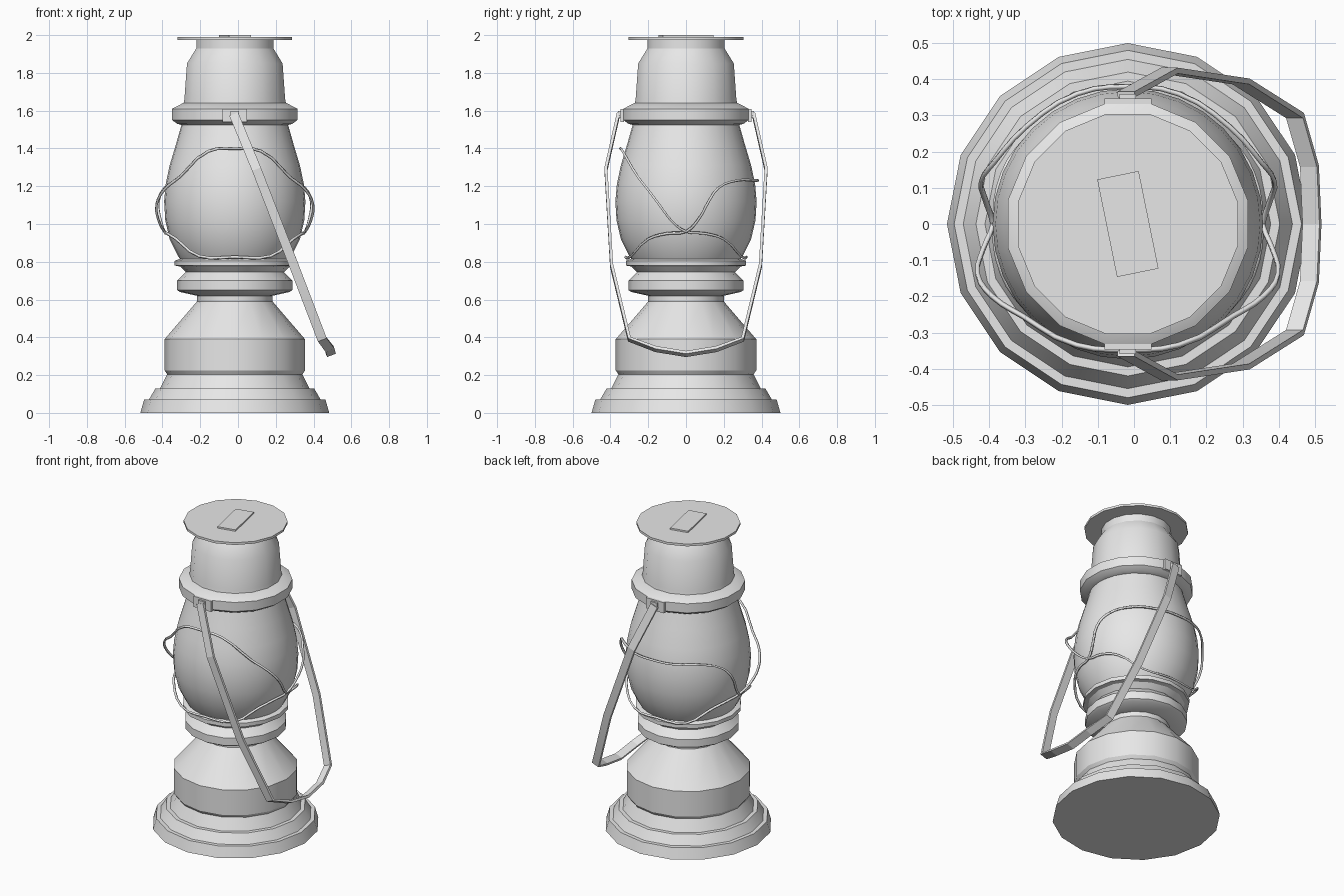
import bpy, bmesh, math
from mathutils import Vector, Matrix

cube = bpy.data.objects.get("Cube")
if cube:
    bpy.data.objects.remove(cube, do_unlink=True)

grey = bpy.data.materials.new("light grey")
GREY = (0.8, 0.8, 0.8, 1)
grey.diffuse_color = GREY
grey.use_nodes = True
grey.node_tree.nodes["Principled BSDF"].inputs["Base Color"].default_value = GREY
AXIS_X = -0.017  # the lantern stands slightly off centre, balancing the bail


def finish(name, bm, angle=30):
    bmesh.ops.recalc_face_normals(bm, faces=bm.faces)
    mesh = bpy.data.meshes.new(name)
    bm.to_mesh(mesh)
    bm.free()
    obj = bpy.data.objects.new(name, mesh)
    obj.location.x = AXIS_X
    mesh.materials.append(grey)
    bpy.context.collection.objects.link(obj)
    bpy.ops.object.select_all(action="DESELECT")
    obj.select_set(True)
    bpy.context.view_layer.objects.active = obj
    bpy.ops.object.shade_smooth_by_angle(angle=math.radians(angle))
    return obj


def lathe(name, profile, sides=16, turn=0.0):
    """Turned part with closed ends; turn is a fraction of one side."""
    bm = bmesh.new()
    rings = []
    for r, z in profile:
        angles = [(i + turn) * math.tau / sides for i in range(sides)]
        rings.append([bm.verts.new((r * math.cos(a), r * math.sin(a), z)) for a in angles])
    for low, high in zip(rings, rings[1:]):
        for i in range(sides):
            j = (i + 1) % sides
            bm.faces.new((low[i], low[j], high[j], high[i]))
    bm.faces.new(rings[0])
    bm.faces.new(rings[-1])
    return finish(name, bm)


def box(name, centre, size, spin=0.0):
    bm = bmesh.new()
    bmesh.ops.create_cube(bm, size=1)
    bmesh.ops.scale(bm, vec=size, verts=bm.verts)
    bmesh.ops.rotate(bm, matrix=Matrix.Rotation(spin, 3, "Z"), verts=bm.verts)
    bmesh.ops.translate(bm, vec=centre, verts=bm.verts)
    return finish(name, bm)


def wire(name, half, radius):
    """Closed wire loop from one side's points, mirrored in x."""
    points = half + [(-x, y, z) for x, y, z in half[-2:0:-1]]
    curve = bpy.data.curves.new(name, "CURVE")
    curve.dimensions = "3D"
    curve.bevel_depth = radius
    curve.bevel_resolution = 0
    curve.resolution_u = 3
    spline = curve.splines.new("BEZIER")
    spline.bezier_points.add(len(points) - 1)
    for knot, p in zip(spline.bezier_points, points):
        knot.co = p
        knot.handle_left_type = knot.handle_right_type = "AUTO"
    spline.use_cyclic_u = True
    obj = bpy.data.objects.new(name, curve)
    obj.location.x = AXIS_X
    curve.materials.append(grey)
    bpy.context.collection.objects.link(obj)


# Stepped foot, fuel tank and burner rings
lathe("base", [(0.5, 0), (0.48, 0.07), (0.455, 0.07), (0.42, 0.13),
               (0.395, 0.13), (0.355, 0.21)])
lathe("fuel_tank", [(0.355, 0.2), (0.372, 0.225), (0.372, 0.39), (0.2, 0.59), (0.2, 0.66)])
lathe("burner_ring", [(0.2, 0.62), (0.29, 0.64), (0.305, 0.65), (0.305, 0.7),
                      (0.26, 0.745), (0.29, 0.775), (0.318, 0.78), (0.318, 0.805), (0.28, 0.82)])

# Glass globe
lathe("glass_globe", [(0.28, 0.8), (0.3, 0.83), (0.345, 0.92), (0.368, 1.02), (0.374, 1.12),
                      (0.366, 1.21), (0.345, 1.31), (0.312, 1.42), (0.278, 1.54)], 32)

# Collar, chimney, lid and top tab
lathe("collar", [(0.27, 1.52), (0.31, 1.53), (0.338, 1.55), (0.338, 1.61), (0.28, 1.64)], turn=0.5)
lathe("chimney", [(0.28, 1.62), (0.272, 1.66), (0.258, 1.85), (0.208, 1.93), (0.208, 1.98)], turn=0.5)
lathe("lid", [(0.31, 1.975), (0.31, 1.99)], turn=0.5)
box("lid_tab", (0, 0, 1.992), (0.117, 0.275, 0.016), math.radians(11.5))

# Mounting plates and pivots for the bail
for side, label in ((-1, "front"), (1, "back")):
    box(label + "_plate", (0, side * 0.337, 1.575), (0.13, 0.02, 0.07))
    box(label + "_pivot", (0, side * 0.352, 1.582), (0.045, 0.014, 0.035))

# Bail handle: a flat strip swung down to the left
path = [(-0.005, 0.358, 1.58), (0.115, 0.424, 1.29), (0.313, 0.394, 0.78),
        (0.462, 0.3, 0.39), (0.502, 0.16, 0.338), (0.509, 0, 0.312)]
path = [Vector(p) for p in path]
path += [Vector((p.x, -p.y, p.z)) for p in path[-2::-1]]
across = Vector((0.935, 0, 0.354))
bm = bmesh.new()
sections = []
for i, p in enumerate(path):
    ahead = path[min(i + 1, len(path) - 1)] - path[max(i - 1, 0)]
    out = ahead.cross(across).normalized() * 0.008
    wide = across * 0.025
    sections.append([bm.verts.new(p + o) for o in (out + wide, out - wide, -out - wide, wide - out)])
for a, b in zip(sections, sections[1:]):
    for k in range(4):
        bm.faces.new((a[k], a[(k + 1) % 4], b[(k + 1) % 4], b[k]))
bm.faces.new(sections[0])
bm.faces.new(sections[-1])
finish("bail_handle", bm, 10)

# Crossed guard wires round the globe
wire("front_guard_wire", [(0, -0.348, 1.4), (0.14, -0.335, 1.385), (0.29, -0.255, 1.25),
                          (0.375, -0.2, 1.18), (0.415, -0.14, 1.1), (0.4, -0.07, 1.01),
                          (0.372, 0, 0.96), (0.358, 0.1, 0.95), (0.31, 0.2, 0.92),
                          (0.19, 0.29, 0.83), (0, 0.32, 0.825)], 0.008)
wire("back_guard_wire", [(0, -0.32, 0.825), (0.19, -0.29, 0.83), (0.31, -0.2, 0.92),
                         (0.358, -0.1, 0.95), (0.372, 0, 0.96), (0.395, 0.07, 1.03),
                         (0.405, 0.12, 1.12), (0.37, 0.17, 1.19), (0.28, 0.27, 1.23),
                         (0.14, 0.36, 1.23), (0, 0.38, 1.23)], 0.008)
